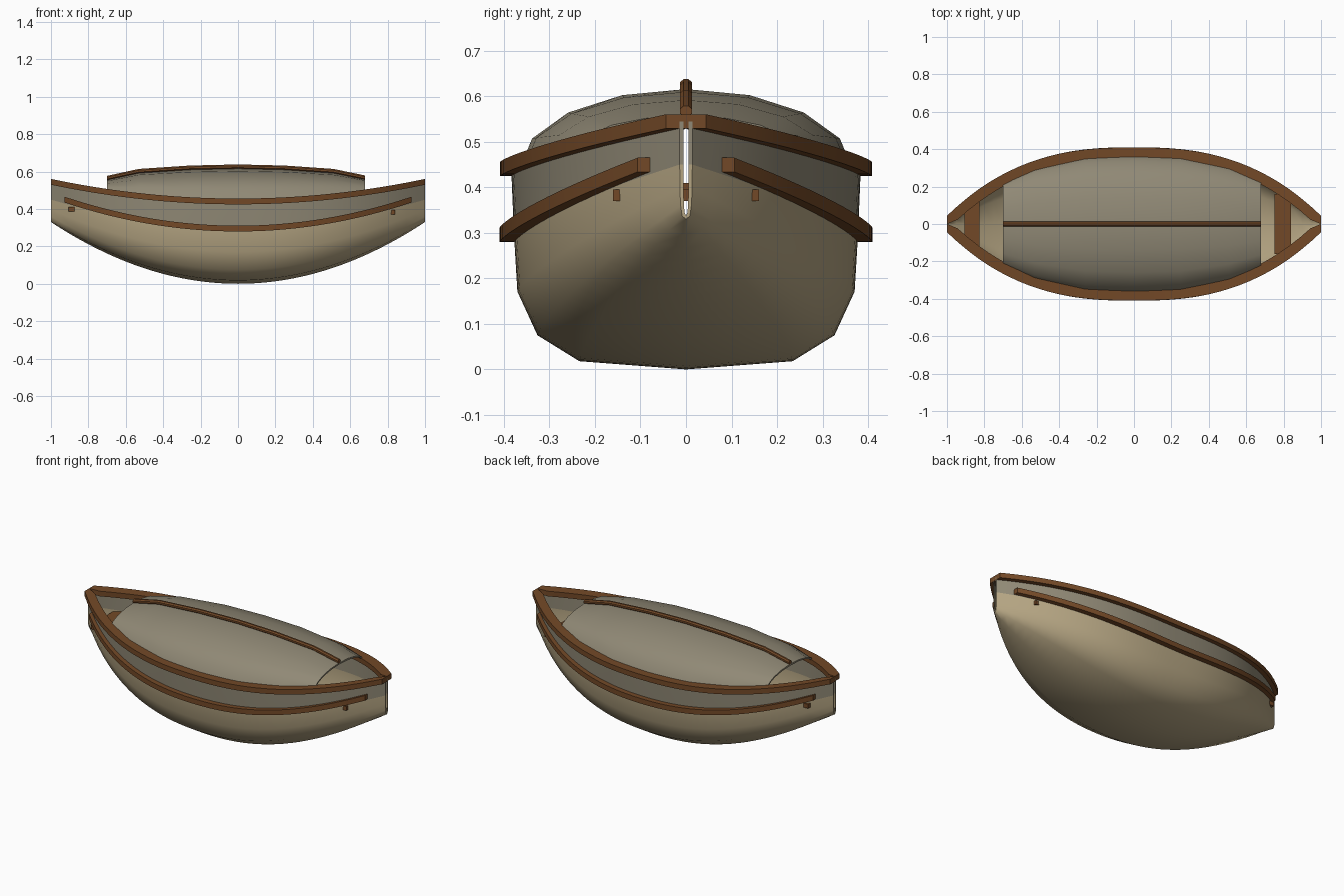
import bpy, bmesh, math

if "Cube" in bpy.data.objects:
    bpy.data.objects.remove(bpy.data.objects["Cube"])


def material(name, rgb):
    m = bpy.data.materials.new(name)
    m.use_nodes = True
    m.diffuse_color = (*rgb, 1)
    m.node_tree.nodes["Principled BSDF"].inputs["Base Color"].default_value = (*rgb, 1)
    return m


TAN = material("tan hull", (0.46, 0.375, 0.225))
GREY = material("weathered grey", (0.28, 0.25, 0.18))
WOOD = material("brown wood", (0.17, 0.066, 0.02))


# Lines of the boat along its length
def half_width(x):
    return 0.014 + 0.37 * (1 - abs(x) ** 2.6)


def slope_factor(x):
    return math.sqrt(1 + (0.96 * abs(x) ** 1.6) ** 2)


def keel(x):
    return 0.33 * x * x


def paint_line(x):
    return 0.30 + 0.15 * x * x


def sheer(x):
    return 0.44 + 0.105 * x * x


def loft(name, sections, mats, angle=45, grey_rows=()):
    """Join sections (x, strip_a, strip_b) into a closed solid with quad end caps."""
    bm = bmesh.new()
    rings = [[bm.verts.new((x, y, z)) for y, z in a + b[::-1]] for x, a, b in sections]
    n = len(rings[0])
    for r, s in zip(rings, rings[1:]):
        for k in range(n):
            f = bm.faces.new((r[k], r[(k + 1) % n], s[(k + 1) % n], s[k]))
            f.material_index = int(k in grey_rows)
    for r in (rings[0], rings[-1]):
        for k in range(n // 2 - 1):
            f = bm.faces.new((r[k], r[k + 1], r[n - 2 - k], r[n - 1 - k]))
            f.material_index = int(k in grey_rows)
    bmesh.ops.recalc_face_normals(bm, faces=bm.faces)
    me = bpy.data.meshes.new(name)
    bm.to_mesh(me)
    bm.free()
    for m in mats:
        me.materials.append(m)
    ob = bpy.data.objects.new(name, me)
    bpy.context.collection.objects.link(ob)
    bpy.ops.object.select_all(action="DESELECT")
    ob.select_set(True)
    bpy.context.view_layer.objects.active = ob
    bpy.ops.object.shade_smooth_by_angle(angle=math.radians(angle))
    return ob


def stations(end, count):
    return [end * (2 * i / count - 1) for i in range(count + 1)]


# Hull shell, open at both stems, with a paint line between two colours
BILGE = [(0.61, 0.06), (0.85, 0.25), (0.965, 0.57), (0.985, 1)]


def hull_section(x):
    w, k, p = half_width(x), keel(x), paint_line(x)
    side = [(w * fy, k + (p - k) * s) for fy, s in BILGE] + [(w, sheer(x))]
    inner = [(max(y - 0.008, 0.4 * y), z + 0.008 * (i < 2)) for i, (y, z) in enumerate(side)]

    def both(half, bottom):
        return [(-y, z) for y, z in half[::-1]] + [(0, bottom)] + half

    return x, both(side, k), both(inner, k + 0.008)


loft("hull", [hull_section(x) for x in stations(1, 40)], [TAN, GREY],
     grey_rows={0, 9, 10, 11, 20, 21})


# Gunwales and rubbing strakes, one per side
def strip(name, side, end, inner, outer, height):
    secs = []
    for x in stations(end, 36):
        y0, y1, z = inner(x), outer(x), height(x)
        lo, hi = z - 0.0155, z + 0.0155
        secs.append((x, [(side * y0, lo), (side * y1, lo)], [(side * y0, hi), (side * y1, hi)]))
    loft(name, secs, [WOOD], 30)


for label, side in (("front", -1), ("back", 1)):
    strip(label + "_gunwale", side, 1,
          lambda x: max(half_width(x) - 0.004 - 0.029 * slope_factor(x), 0),
          lambda x: half_width(x) + 0.025 * min(slope_factor(x), 1.2), sheer)
    strip(label + "_rubbing_strake", side, 0.927,
          lambda x: half_width(x) - 0.007,
          lambda x: half_width(x) + 0.026, lambda x: 0.295 + 0.18 * x * x)

# Arched canopy shell and its ridge beam
CANOPY = [(-0.7, 0.555), (-0.53, 0.592), (-0.26, 0.61), (0, 0.616),
          (0.25, 0.61), (0.51, 0.592), (0.68, 0.557)]


def arch(x, top, shrink):
    a, b = half_width(x) - 0.018 - shrink, top - sheer(x) - shrink
    angles = [math.pi * i / 8 for i in range(9)]
    return [(a * math.cos(t), sheer(x) + b * math.sin(t)) for t in angles]


loft("canopy", [(x, arch(x, t, 0), arch(x, t, 0.01)) for x, t in CANOPY], [GREY], 40)


def ridge_half(z, sign):
    angles = [math.pi * (i + 0.5) / 4 for i in range(4)]
    return [(0.014 * math.cos(t), z + sign * 0.013 * math.sin(t)) for t in angles]


loft("ridge_beam", [(x, ridge_half(t + 0.01, 1), ridge_half(t + 0.01, -1)) for x, t in CANOPY],
     [WOOD], 30)

# Cross seats whose outer corners poke through the planking
for name, x0, x1, w, z0, z1 in (("left_thwart", 0.75, 0.84, 0.16, 0.37, 0.395),
                                ("right_thwart", -0.905, -0.825, 0.12, 0.385, 0.41)):
    loft(name, [(x, [(-w, z0), (w, z0)], [(-w, z1), (w, z1)]) for x in (x0, x1)], [WOOD], 30)
